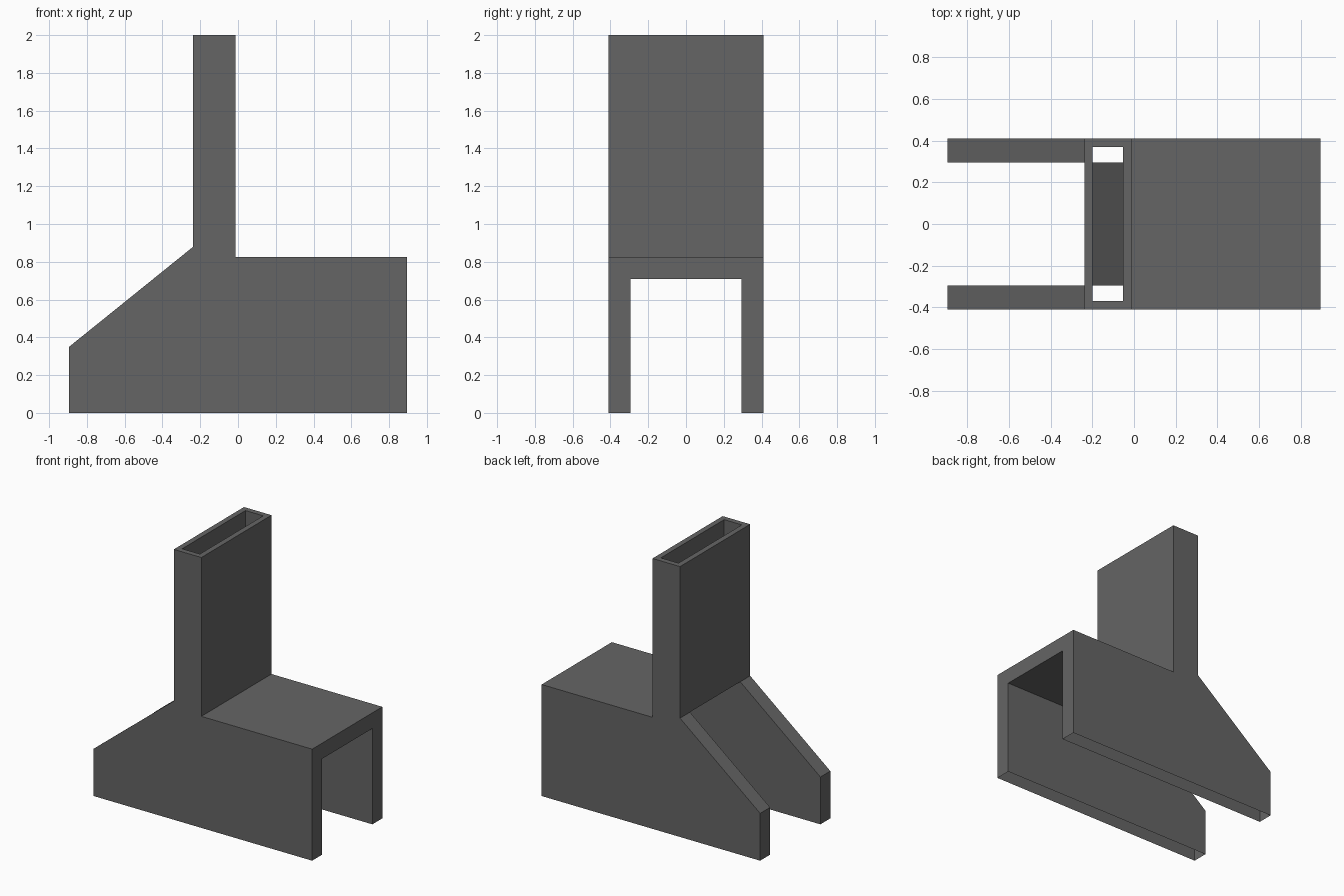
import bpy
import bmesh

cube = bpy.data.objects.get("Cube")
if cube:
    bpy.data.objects.remove(cube, do_unlink=True)

# Main dimensions
END, SIDE, INNER = 0.894, 0.41, 0.294       # half length, half width, half channel width
FLUE_L, FLUE_R, TOP = -0.238, -0.013, 2.0   # flue extents
ROOF, CEILING = 0.825, 0.709                # roof and channel ceiling heights
SHOULDER, NOSE = 0.879, 0.35                # top and bottom of the sloping edge
WALL = 0.04                                 # flue wall thickness

grey = bpy.data.materials.new("dark_grey")
grey.use_nodes = True
colour = (0.13, 0.13, 0.13, 1)
grey.diffuse_color = colour
grey.node_tree.nodes["Principled BSDF"].inputs["Base Color"].default_value = colour

bm = bmesh.new()


def face(points):
    bm.faces.new([bm.verts.new(p) for p in points])


def strip(profile, y0, y1):
    """Sweep an open x-z profile across the width from y0 to y1."""
    for (xa, za), (xb, zb) in zip(profile, profile[1:]):
        face([(xa, y0, za), (xb, y0, zb), (xb, y1, zb), (xa, y1, za)])


foot = [(-END, 0), (END, 0)]
slope = [(FLUE_L, SHOULDER), (-END, NOSE)]
ceiling = [(END, CEILING), (FLUE_R, CEILING), (FLUE_L, SHOULDER)]

# Side skins, channel skins and the sloping nose of each open-bottomed leg
outer = foot + [(END, ROOF), (FLUE_R, ROOF), (FLUE_R, TOP), (FLUE_L, TOP)] + slope
inner = foot + ceiling + slope[1:]
for s in (-1, 1):
    face([(x, s * SIDE, z) for x, z in outer])
    face([(x, s * INNER, z) for x, z in inner])
    strip(slope + foot[:1], s * INNER, s * SIDE)

# Roof with the flue front, and the channel ceiling rising to the shoulder
strip([(END, ROOF), (FLUE_R, ROOF), (FLUE_R, TOP)], -SIDE, SIDE)
strip(ceiling, -INNER, INNER)

# Arched end
arch = [(-SIDE, 0), (-SIDE, ROOF), (SIDE, ROOF), (SIDE, 0),
        (INNER, 0), (INNER, CEILING), (-INNER, CEILING), (-INNER, 0)]
face([(END, y, z) for y, z in arch])

# Flue face above the sloping legs
face([(FLUE_L, -SIDE, TOP), (FLUE_L, SIDE, TOP)]
     + [(FLUE_L, y, SHOULDER) for y in (SIDE, INNER, -INNER, -SIDE)])


# Flue rim and inner lining
def loop(inset, z):
    a, b, w = FLUE_L + inset, FLUE_R - inset, SIDE - inset
    return [(a, -w, z), (b, -w, z), (b, w, z), (a, w, z)]


rings = [loop(0, TOP), loop(WALL, TOP), loop(WALL, SHOULDER)]
for r0, r1 in zip(rings, rings[1:]):
    for i in range(4):
        j = (i + 1) % 4
        face([r0[i], r0[j], r1[j], r1[i]])

bmesh.ops.remove_doubles(bm, verts=bm.verts, dist=0.0005)
bmesh.ops.recalc_face_normals(bm, faces=bm.faces)

mesh = bpy.data.meshes.new("flue_hood")
bm.to_mesh(mesh)
bm.free()
mesh.materials.append(grey)
bpy.context.collection.objects.link(bpy.data.objects.new("flue_hood", mesh))
